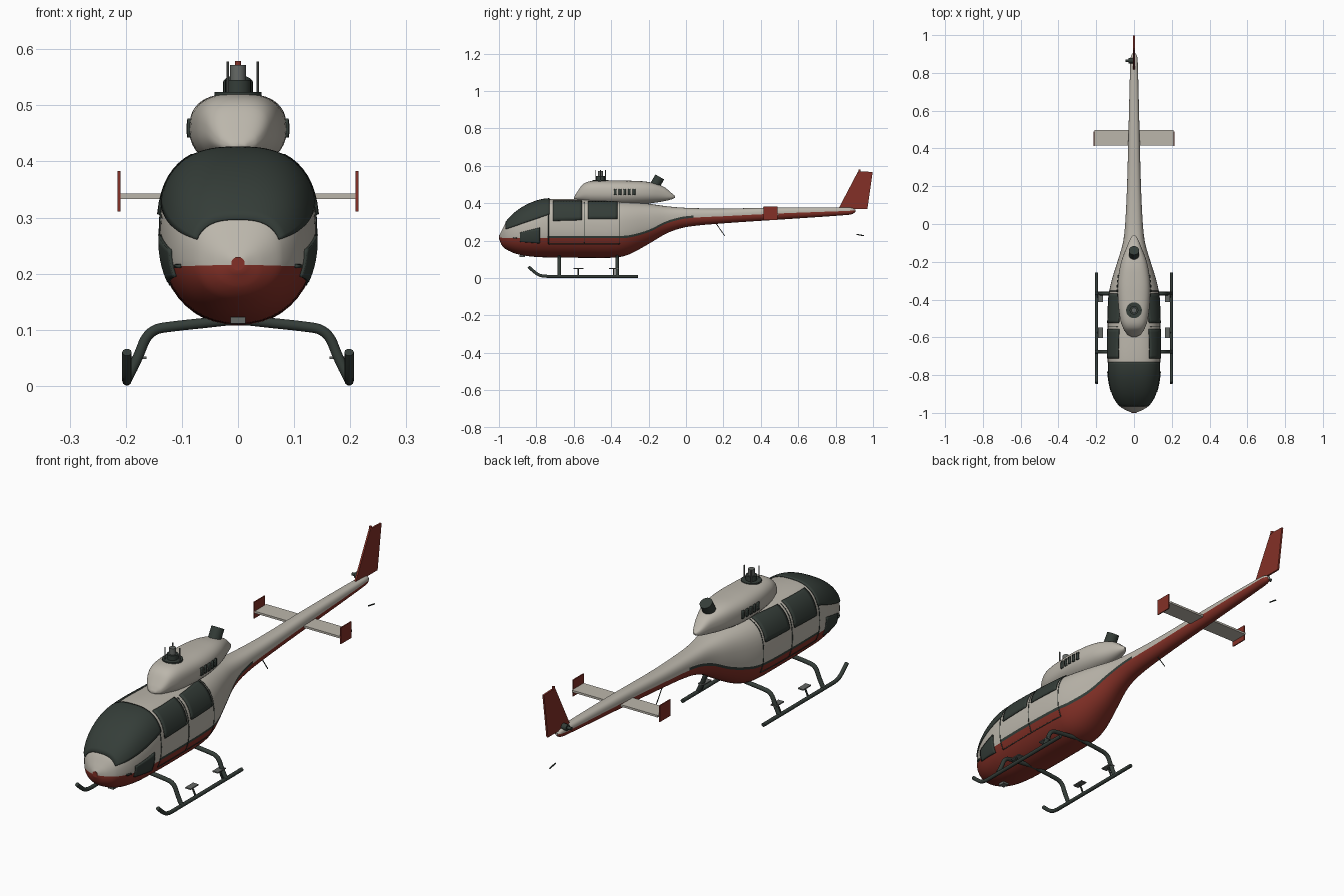
import bpy, bmesh, math
from mathutils import Vector

if "Cube" in bpy.data.objects:
    bpy.data.objects.remove(bpy.data.objects["Cube"])


def material(name, *rgb):
    m = bpy.data.materials.new(name)
    m.use_nodes = True
    m.diffuse_color = (*rgb, 1)
    bsdf = m.node_tree.nodes["Principled BSDF"]
    bsdf.inputs["Base Color"].default_value = (*rgb, 1)
    bsdf.inputs["Roughness"].default_value = 0.6
    return m


white = material("warm white", .5, .47, .41)
red = material("brick red", .23, .03, .02)
dark = material("dark green grey", .035, .047, .04)
grey = material("mid grey", .13, .14, .13)

# Stations: y, bottom, top, half width, colour split height
BODY = [
    (-.998, .205, .228, .012, .215), (-.985, .175, .255, .045, .215),
    (-.96, .152, .3, .08, .214), (-.9, .127, .358, .114, .213),
    (-.82, .114, .402, .133, .213), (-.74, .11, .421, .139, .213),
    (-.55, .108, .421, .14, .213), (-.37, .11, .413, .133, .213),
    (-.3, .128, .408, .119, .217), (-.2, .182, .397, .088, .245),
    (-.1, .24, .383, .059, .293), (0, .272, .375, .047, .318),
    (.2, .292, .371, .037, .33), (.5, .312, .377, .029, .345),
    (.85, .336, .377, .02, .358), (.89, .342, .374, .016, .36),
    (.905, .353, .365, .006, .36)]
COWL = [
    (-.598, .423, .432, .012), (-.585, .415, .455, .035),
    (-.55, .405, .502, .058), (-.5, .395, .519, .074),
    (-.4, .39, .521, .085), (-.3, .39, .52, .085),
    (-.2, .398, .513, .068), (-.12, .41, .488, .038),
    (-.075, .421, .452, .018), (-.058, .43, .438, .005)]


def station(table, y):
    """Smooth interpolation of a station table."""
    i = max(0, min(len(table) - 2, sum(r[0] <= y for r in table) - 1))
    a, b = table[i], table[i + 1]
    p, q = table[max(i - 1, 0)], table[min(i + 2, len(table) - 1)]
    h = b[0] - a[0]
    t = (y - a[0]) / h
    out = []
    for k in range(1, len(a)):
        m0 = (b[k] - p[k]) / (b[0] - p[0]) * h
        m1 = (q[k] - a[k]) / (q[0] - a[0]) * h
        d = b[k] - a[k]
        out.append(a[k] + t * (m0 + t * (3 * d - 2 * m0 - m1 + t * (m0 + m1 - 2 * d))))
    return out


def power(s):
    return 2.7 if s > 0 else 2.15


def skin(table, y, a, side=1, off=0):
    """Point on a shell at station y and angle a, from -90 to 90 degrees."""
    lo, hi, w = station(table, y)[:3]
    s, c = math.sin(a), max(math.cos(a), 0)
    e = 2 / power(s)
    x = w * c ** e + off * c
    z = (lo + hi) / 2 + (hi - lo) / 2 * math.copysign(abs(s) ** e, s) + off * s
    return Vector((side * x, y, z))


def angle(table, y, z):
    lo, hi = station(table, y)[:2]
    v = max(-1, min(1, (2 * z - lo - hi) / (hi - lo)))
    return math.copysign(math.asin(abs(v) ** (power(v) / 2)), v)


def finish(ob, mats, smooth=40):
    for m in mats:
        ob.data.materials.append(m)
    bpy.ops.object.select_all(action='DESELECT')
    ob.select_set(True)
    bpy.context.view_layer.objects.active = ob
    if smooth:
        bpy.ops.object.shade_smooth_by_angle(angle=math.radians(smooth))
    return ob


def mesh(name, verts, faces, mats, index=None, plate=0, smooth=40):
    me = bpy.data.meshes.new(name)
    me.from_pydata(verts, [], faces)
    if index:
        me.polygons.foreach_set("material_index", index)
    bm = bmesh.new()
    bm.from_mesh(me)
    bmesh.ops.remove_doubles(bm, verts=bm.verts, dist=1e-5)
    bmesh.ops.recalc_face_normals(bm, faces=bm.faces)
    bm.to_mesh(me)
    bm.free()
    ob = bpy.data.objects.new(name, me)
    bpy.context.collection.objects.link(ob)
    if plate:
        mod = ob.modifiers.new("plate", 'SOLIDIFY')
        mod.thickness, mod.offset = plate, 0
    return finish(ob, mats, smooth)


def spaced(a, b, n):
    return [a + (b - a) * i / n for i in range(n + 1)]


def loft(name, table, mats, paint):
    """Closed shell; a split height in the table becomes a painted line."""
    ys = [y for a, b in zip(table, table[1:])
          for y in spaced(a[0], b[0], 5)[:-1]] + [table[-1][0]]
    verts, faces, index = [], [], []
    for y in ys:
        st = station(table, y)
        split = st[3] if len(st) > 3 else (st[0] + st[1]) / 2
        a0 = angle(table, y, split)
        a1 = angle(table, y, split + min(.012, (st[1] - st[0]) / 8))
        angs = spaced(-math.pi / 2, a0, 9) + spaced(a1, math.pi / 2, 12)
        verts += [skin(table, y, a) for a in angs]
        verts += [skin(table, y, a, -1) for a in angs[-2:0:-1]]
    n, half = len(verts) // len(ys), len(angs) - 1
    for i in range(len(ys) - 1):
        for j in range(n):
            k = (j + 1) % n
            faces.append([i * n + j, i * n + k, i * n + n + k, i * n + n + j])
            index.append(paint(ys[i], (j if j < half else n - 1 - j) - 9))
    faces += [list(range(n)), list(range(len(verts) - n, len(verts)))]
    return mesh(name, verts, faces, mats, index + [1, 0])


def patch(name, table, y0, y1, lo, hi, mat, off=.002, plate=.006, ny=10, na=8):
    """Thin plates hugging both sides of a shell between two height rules."""
    verts, faces = [], []
    for side in (1, -1):
        base = len(verts)
        for y in spaced(y0, y1, ny):
            for a in spaced(angle(table, y, lo(y)), angle(table, y, hi(y)), na):
                verts.append(skin(table, y, a, side, off))
        for i in range(ny):
            for j in range(na):
                p = base + i * (na + 1) + j
                faces.append([p, p + 1, p + na + 2, p + na + 1])
    return mesh(name, verts, faces, [mat], plate=plate)


def flat(z):
    return lambda y: z


def box(name, x, y, z, size, mat):
    bpy.ops.mesh.primitive_cube_add(size=1, location=(x, y, z))
    ob = bpy.context.object
    ob.name, ob.scale = name, size
    return finish(ob, [mat], 0)


def rod(name, a, b, r, mat, r2=None, n=20):
    a, b = Vector(a), Vector(b)
    bpy.ops.mesh.primitive_cone_add(vertices=n, radius1=r, radius2=r if r2 is None else r2,
                                    depth=(b - a).length, location=(a + b) / 2)
    ob = bpy.context.object
    ob.name = name
    ob.rotation_euler = (b - a).to_track_quat('Z', 'Y').to_euler()
    return finish(ob, [mat])


def tube(name, pts, r, mat):
    cu = bpy.data.curves.new(name, 'CURVE')
    cu.dimensions, cu.bevel_depth, cu.bevel_resolution, cu.use_fill_caps = '3D', r, 3, True
    sp = cu.splines.new('NURBS')
    sp.points.add(len(pts) - 1)
    for p, co in zip(sp.points, pts):
        p.co = (*co, 1)
    sp.use_endpoint_u, sp.order_u, sp.resolution_u = True, 3, 6
    ob = bpy.data.objects.new(name, cu)
    bpy.context.collection.objects.link(ob)
    finish(ob, [], 0)
    bpy.ops.object.convert(target='MESH')
    return finish(bpy.context.object, [mat], 50)


# Fuselage with red belly, dark pinstripe and pale upper half
loft("fuselage", BODY, [white, red, dark],
     lambda y, j: 1 if j < 0 else 2 if j == 0 and -.75 < y < .02 else 0)
loft("engine_cowling", COWL, [white], lambda y, j: 0)
rod("nose_cap", (0, -1, .218), (0, -.985, .218), .012, red)
box("belly_light", 0, -.875, .117, (.026, .03, .012), grey)

# Glazing and door seams
patch("windshield", BODY, -.964, -.73, lambda y: .26 + .34 * (y + .964), flat(.5), dark, ny=20, na=16)
patch("front_door_window", BODY, -.712, -.557, lambda y: .305 + .03 * (y + .7), flat(.409), dark)
patch("rear_door_window", BODY, -.525, -.367, flat(.315), flat(.407), dark)
patch("chin_window", BODY, -.888, -.782, lambda y: .195 - .08 * (y + .888),
      lambda y: .243 + .25 * (y + .888), dark)
for y in (-.735, -.543, -.355):
    patch("door_seam", BODY, y - .0015, y + .0015, flat(.182), flat(.405), dark, 0, .003, 1, 14)
patch("door_sill_seam", BODY, -.735, -.355, flat(.18), flat(.183), dark, 0, .003, 16, 1)
patch("nose_vent", BODY, -.925, -.905, flat(.211), flat(.217), dark, ny=2, na=1)

# Cowling louvres, exhaust and mast
for i in range(5):
    y = -.378 + .025 * i
    patch("louvre", COWL, y - .007, y + .007, flat(.443), flat(.476), dark, ny=2, na=3)
rod("exhaust", (0, -.172, .485), (0, -.14, .54), .027, dark)
for name, r, z0, z1, mat in (("mast_base", .042, .512, .524, dark),
                             ("mast_collar", .023, .52, .545, dark),
                             ("rotor_mast", .014, .53, .572, grey)):
    rod(name, (0, -.457, z0), (0, -.457, z1), r, mat)
for x, y in ((.035, -.457), (-.018, -.485), (-.018, -.43)):
    rod("control_rod", (x, y, .515), (x, y, .578), .0022, grey, n=8)

# Landing gear
for s in (1, -1):
    tube("skid", [(s * .198, y, z) for y, z in
                  ((-.257, .009), (-.5, .009), (-.7, .009), (-.775, .009), (-.81, .03), (-.842, .06))], .0085, dark)
    for y in (-.575, -.385):
        rod("step_post", (s * .195, y, .012), (s * .177, y, .05), .004, dark, n=8)
        box("step", s * .177, y, .05, (.027, .055, .005), grey)
for y in (-.677, -.368):
    half = [(.198, .012), (.18, .045), (.16, .1), (.11, .107), (.05, .113)]
    path = [(-x, y, z) for x, z in half] + [(0, y, .119)] + [(x, y, z) for x, z in half[::-1]]
    tube("cross_tube", path, .0095, dark)

# Tail surfaces
box("stabilizer", 0, .457, .338, (.42, .082, .009), white)
for s in (1, -1):
    box("end_plate", s * .212, .451, .347, (.005, .075, .072), red)
outline = [(.815, .37), (.92, .57), (.998, .567), (.97, .37)]
mesh("tail_fin", [(s * .004, y, z) for s in (1, -1) for y, z in outline],
     [(0, 1, 2, 3), (4, 5, 6, 7)] + [(i, (i + 1) % 4, (i + 1) % 4 + 4, i + 4) for i in range(4)],
     [red], smooth=0)
rod("fin_beacon", (0, .927, .565), (0, .927, .579), .006, red, n=10)
rod("tail_rotor_gearbox", (-.028, .865, .38), (0, .865, .38), .014, dark)
rod("tail_rotor_shaft", (-.046, .865, .38), (-.02, .865, .38), .007, dark)
rod("belly_antenna", (0, .155, .3), (0, .207, .225), .002, dark, n=8)
rod("tail_skid", (0, .912, .233), (0, .952, .226), .003, dark, n=8)
